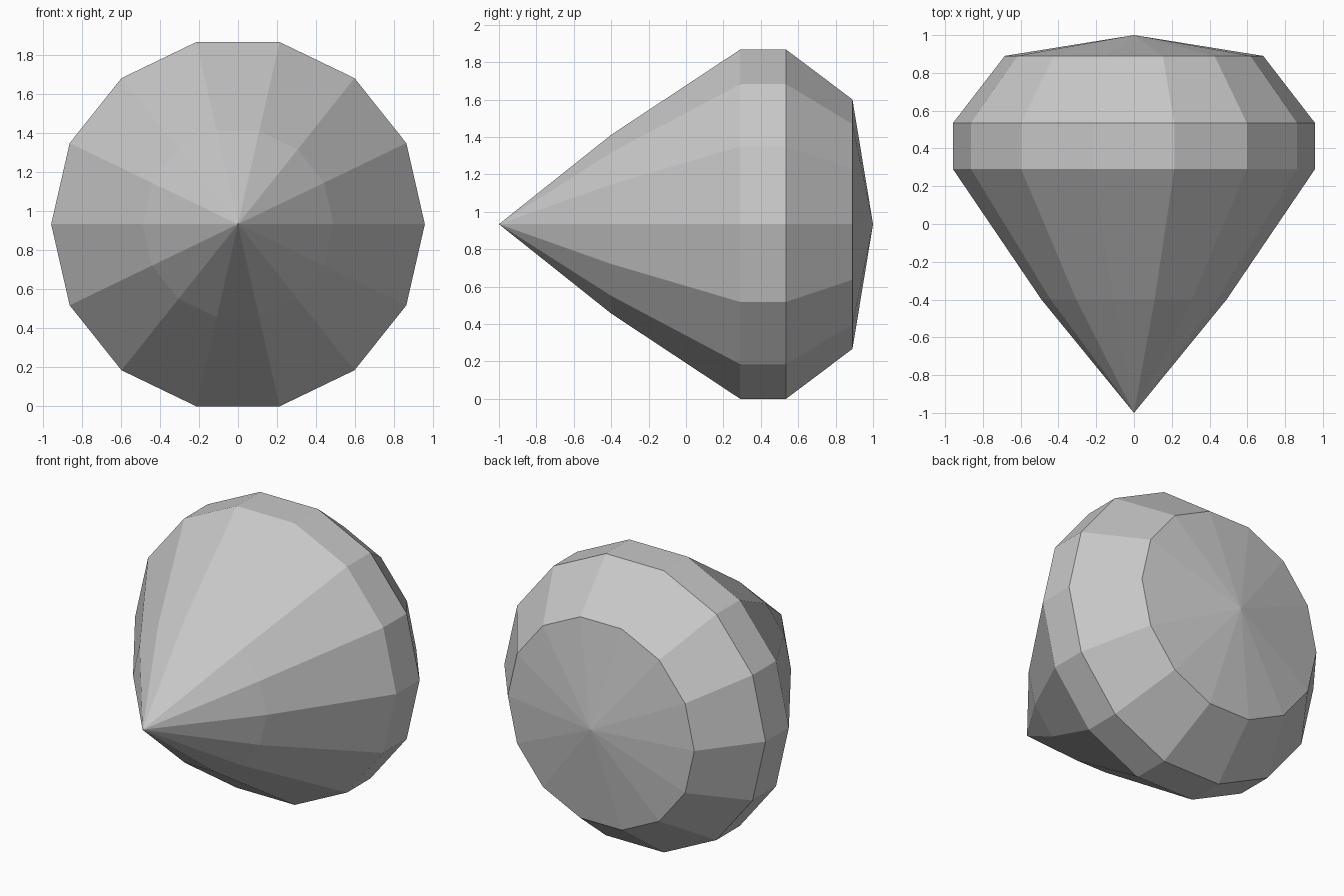
import bpy
import bmesh
from math import cos, sin, tau

cube = bpy.data.objects.get("Cube")
if cube:
    bpy.data.objects.remove(cube, do_unlink=True)

SIDES = 14
RADIUS = 0.958
CENTRE_Z = RADIUS * cos(tau / SIDES / 2)  # rests on one flat side

# Gem profile as (y, radius), from front tip to back centre
PROFILE = [(-0.4, 0.49), (0.29, RADIUS), (0.535, RADIUS), (0.89, 0.684)]
TIP_Y, BACK_Y = -1.0, 1.0

grey = bpy.data.materials.new("gem grey")
grey.use_nodes = True
colour = (0.58, 0.58, 0.58, 1)
grey.diffuse_color = colour
grey.node_tree.nodes["Principled BSDF"].inputs["Base Color"].default_value = colour

bm = bmesh.new()


def ring(y, radius):
    return [bm.verts.new((radius * cos(tau * i / SIDES), y,
                          CENTRE_Z + radius * sin(tau * i / SIDES)))
            for i in range(SIDES)]


rings = [ring(y, r) for y, r in PROFILE]
tip = bm.verts.new((0, TIP_Y, CENTRE_Z))
back = bm.verts.new((0, BACK_Y, CENTRE_Z))

for i in range(SIDES):
    j = (i + 1) % SIDES
    # Pointed pavilion and shallow back facets
    bm.faces.new((tip, rings[0][i], rings[0][j]))
    bm.faces.new((back, rings[-1][j], rings[-1][i]))
    # Pavilion, girdle and crown bands
    for a, b in zip(rings, rings[1:]):
        bm.faces.new((a[i], b[i], b[j], a[j]))

bmesh.ops.recalc_face_normals(bm, faces=bm.faces)
mesh = bpy.data.meshes.new("gem")
bm.to_mesh(mesh)
bm.free()
mesh.materials.append(grey)
gem = bpy.data.objects.new("gem", mesh)
bpy.context.collection.objects.link(gem)
